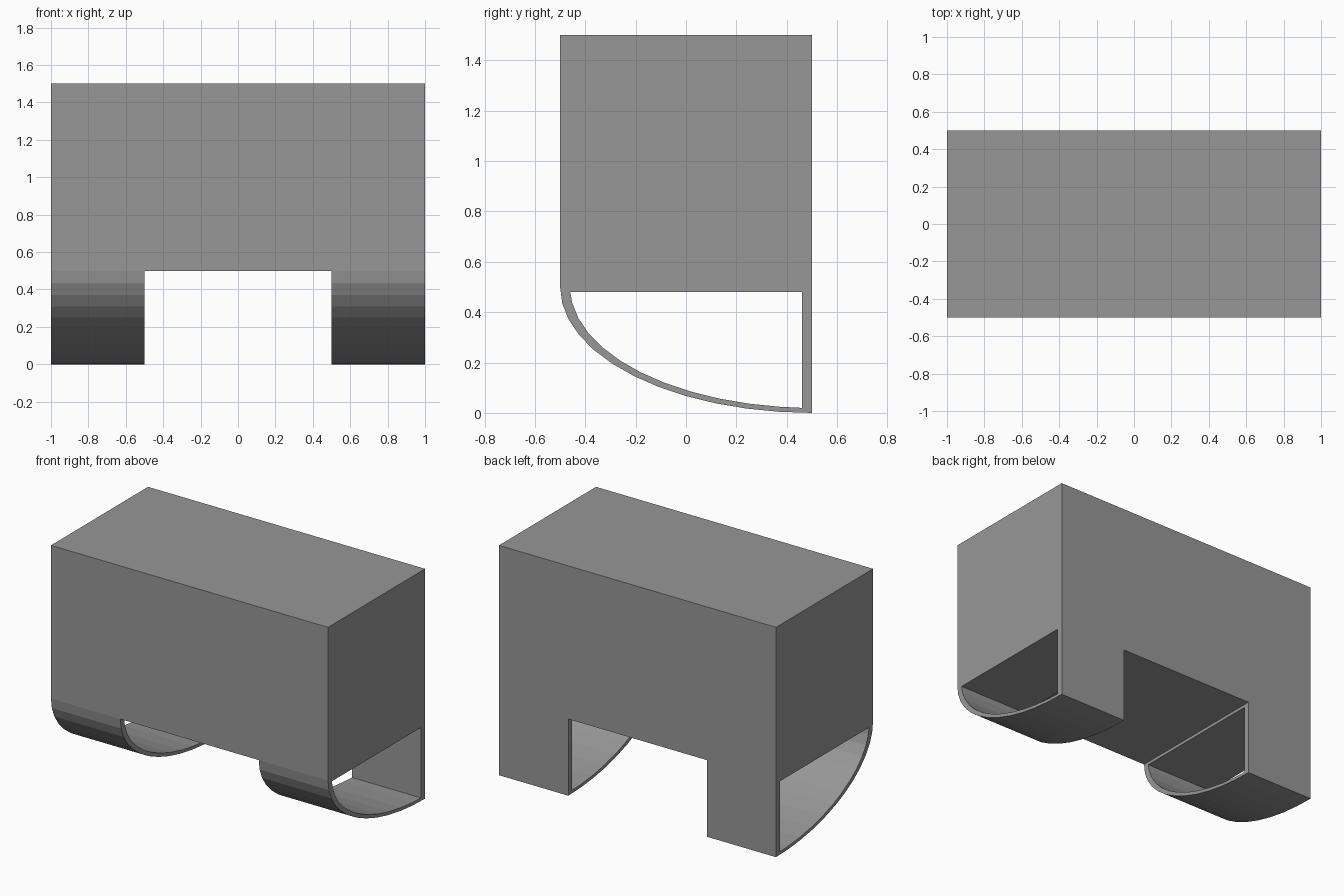
import bpy, bmesh
from math import sin, cos, pi

if "Cube" in bpy.data.objects:
    bpy.data.objects.remove(bpy.data.objects["Cube"])

SEGMENTS = 12
WALL = 0.04  # wall thickness along y; half of that along z

grey = bpy.data.materials.new("dark_grey")
grey.diffuse_color = (0.31, 0.31, 0.31, 1)
grey.use_nodes = True
grey.node_tree.nodes["Principled BSDF"].inputs["Base Color"].default_value = grey.diffuse_color


def make_object(name, bm):
    bmesh.ops.recalc_face_normals(bm, faces=bm.faces)
    mesh = bpy.data.meshes.new(name)
    bm.to_mesh(mesh)
    bm.free()
    mesh.materials.append(grey)
    obj = bpy.data.objects.new(name, mesh)
    bpy.context.collection.objects.link(obj)
    return obj


def quarter_profile(inset):
    # Curved underside from front to back, closed by the square top-back corner
    r = 1.0 - inset
    corner = (0.5 - inset, 0.5 - inset / 2)
    arc = [(0.5 - r * cos(a), 0.5 - 0.5 * r * sin(a))
           for a in (pi / 2 * i / SEGMENTS for i in range(1, SEGMENTS))]
    return [(0.5 - r, corner[1])] + arc + [(corner[0], 0.5 - r / 2), corner]


def hollow_foot(name, x0, x1):
    bm = bmesh.new()
    rings = [[bm.verts.new((x, y, z)) for y, z in quarter_profile(inset)]
             for inset in (0, WALL) for x in (x0, x1)]
    outer0, outer1, inner0, inner1 = rings
    n = len(outer0)
    # Outer skin, inner skin and the two open rims
    for a, b in ((outer0, outer1), (inner1, inner0), (inner0, outer0), (outer1, inner1)):
        for i in range(n):
            j = (i + 1) % n
            bm.faces.new((a[i], a[j], b[j], b[i]))
    return make_object(name, bm)


# Main block
bm = bmesh.new()
bmesh.ops.create_cube(bm, size=1.0)
bmesh.ops.scale(bm, vec=(2, 1, 1), verts=bm.verts)
bmesh.ops.translate(bm, vec=(0, 0, 1), verts=bm.verts)
make_object("main_block", bm)

# Open-ended curved feet
hollow_foot("left_foot", -1.0, -0.5)
hollow_foot("right_foot", 0.5, 1.0)
